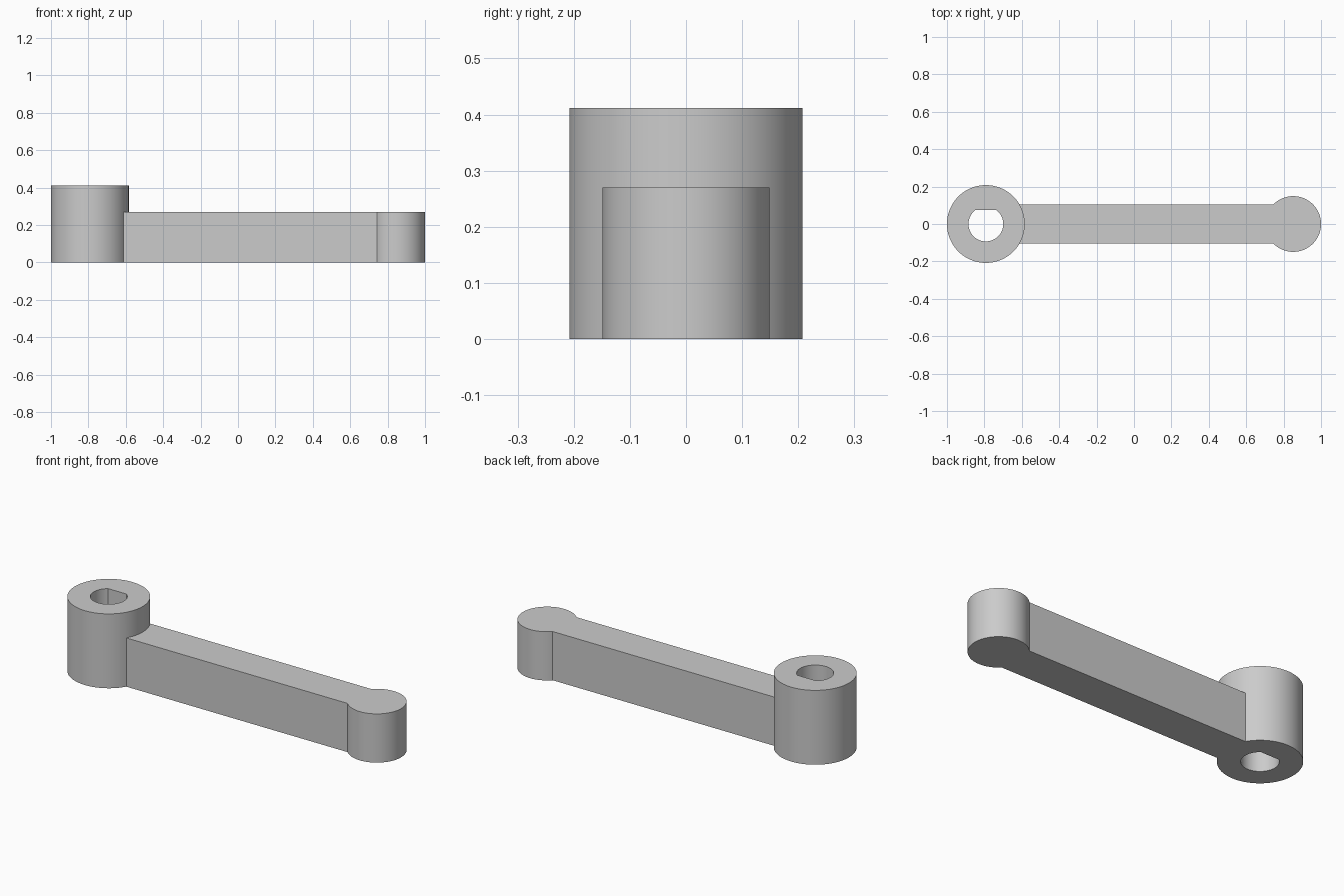
import bpy
import bmesh
from math import asin, cos, sin, pi, radians

cube = bpy.data.objects.get("Cube")
if cube:
    bpy.data.objects.remove(cube, do_unlink=True)

HUB_X, HUB_R, HUB_H = -0.792, 0.208, 0.412
TIP_X, TIP_R, ARM_H = 0.851, 0.149, 0.27
ARM_HALF = 0.104
BORE_R, BORE_FLAT = 0.093, 0.074

grey = bpy.data.materials.new("plain grey")
grey.use_nodes = True
colour = (0.6, 0.6, 0.6, 1)
grey.diffuse_color = colour
grey.node_tree.nodes["Principled BSDF"].inputs["Base Color"].default_value = colour


def arc(cx, r, start, end, steps):
    """Points counter-clockwise along an arc centred on (cx, 0)."""
    angles = [start + (end - start) * i / steps for i in range(steps + 1)]
    return [(cx + r * cos(a), r * sin(a)) for a in angles]


def prism(name, outline, bottom, top):
    """Extrude a counter-clockwise outline upwards."""
    bm = bmesh.new()
    base = bm.faces.new([bm.verts.new((x, y, bottom)) for x, y in outline])
    sides = bmesh.ops.extrude_face_region(bm, geom=[base], use_keep_orig=True)
    moved = [v for v in sides["geom"] if isinstance(v, bmesh.types.BMVert)]
    bmesh.ops.translate(bm, verts=moved, vec=(0, 0, top - bottom))
    bmesh.ops.recalc_face_normals(bm, faces=bm.faces[:])
    mesh = bpy.data.meshes.new(name)
    bm.to_mesh(mesh)
    bm.free()
    mesh.materials.append(grey)
    obj = bpy.data.objects.new(name, mesh)
    bpy.context.collection.objects.link(obj)
    return obj


def combine(target, other, operation):
    """Apply a boolean and remove the helper object."""
    mod = target.modifiers.new(operation.lower(), "BOOLEAN")
    mod.operation = operation
    mod.solver = "EXACT"
    mod.object = other
    bpy.context.view_layer.objects.active = target
    bpy.ops.object.modifier_apply(modifier=mod.name)
    bpy.data.objects.remove(other, do_unlink=True)


# Tall round hub
lever = prism("crank_lever", arc(HUB_X, HUB_R, 0, 2 * pi, 96)[:-1], 0, HUB_H)

# Straight arm with a round tip, rooted inside the hub wall
sweep = pi - asin(ARM_HALF / TIP_R)
root_x = HUB_X + 0.14
outline = [(root_x, ARM_HALF), (root_x, -ARM_HALF)]
outline += arc(TIP_X, TIP_R, -sweep, sweep, 72)
combine(lever, prism("arm", outline, 0, ARM_H), "UNION")

# D-shaped shaft hole with its flat towards the back
flat = asin(BORE_FLAT / BORE_R)
bore = arc(HUB_X, BORE_R, pi - flat, 2 * pi + flat, 64)
combine(lever, prism("bore", bore, -0.1, HUB_H + 0.1), "DIFFERENCE")

# Smooth round walls, crisp edges
bpy.ops.object.select_all(action="DESELECT")
lever.select_set(True)
bpy.context.view_layer.objects.active = lever
bpy.ops.object.shade_smooth_by_angle(angle=radians(30))
